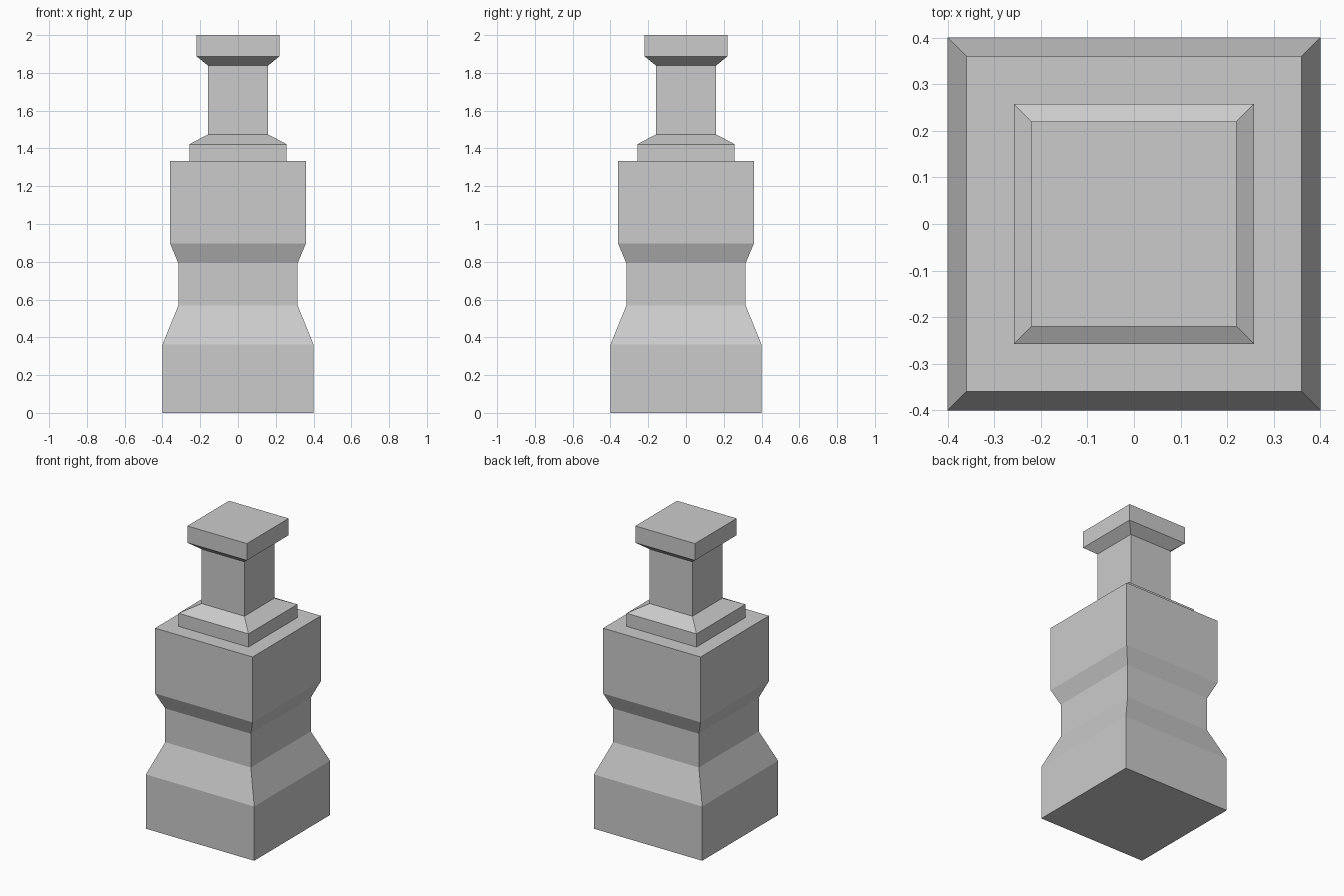
import bpy, bmesh

if "Cube" in bpy.data.objects:
    bpy.data.objects.remove(bpy.data.objects["Cube"])

def square_stack(name, profile):
    """Closed solid of stacked square rings: profile is (half width, height)."""
    bm = bmesh.new()
    rings = [[bm.verts.new((sx * r, sy * r, z))
              for sx, sy in ((-1, -1), (1, -1), (1, 1), (-1, 1))]
             for r, z in profile]
    for low, high in zip(rings, rings[1:]):
        for i in range(4):
            j = (i + 1) % 4
            bm.faces.new((low[i], low[j], high[j], high[i]))
    bm.faces.new(rings[0][::-1])
    bm.faces.new(rings[-1])
    mesh = bpy.data.meshes.new(name)
    bm.to_mesh(mesh)
    bm.free()
    obj = bpy.data.objects.new(name, mesh)
    bpy.context.collection.objects.link(obj)
    return obj

# One continuous square post, from the foot upwards
square_stack("stone_post", [
    (0.40, 0.0), (0.40, 0.362),       # foot block
    (0.316, 0.568), (0.316, 0.793),   # sloped shoulder and waist
    (0.36, 0.898), (0.36, 1.334),     # upper block
    (0.258, 1.334), (0.258, 1.422),   # stepped collar
    (0.158, 1.475), (0.158, 1.838),   # collar slope and neck
    (0.22, 1.888), (0.22, 2.0),       # flared cap
])
